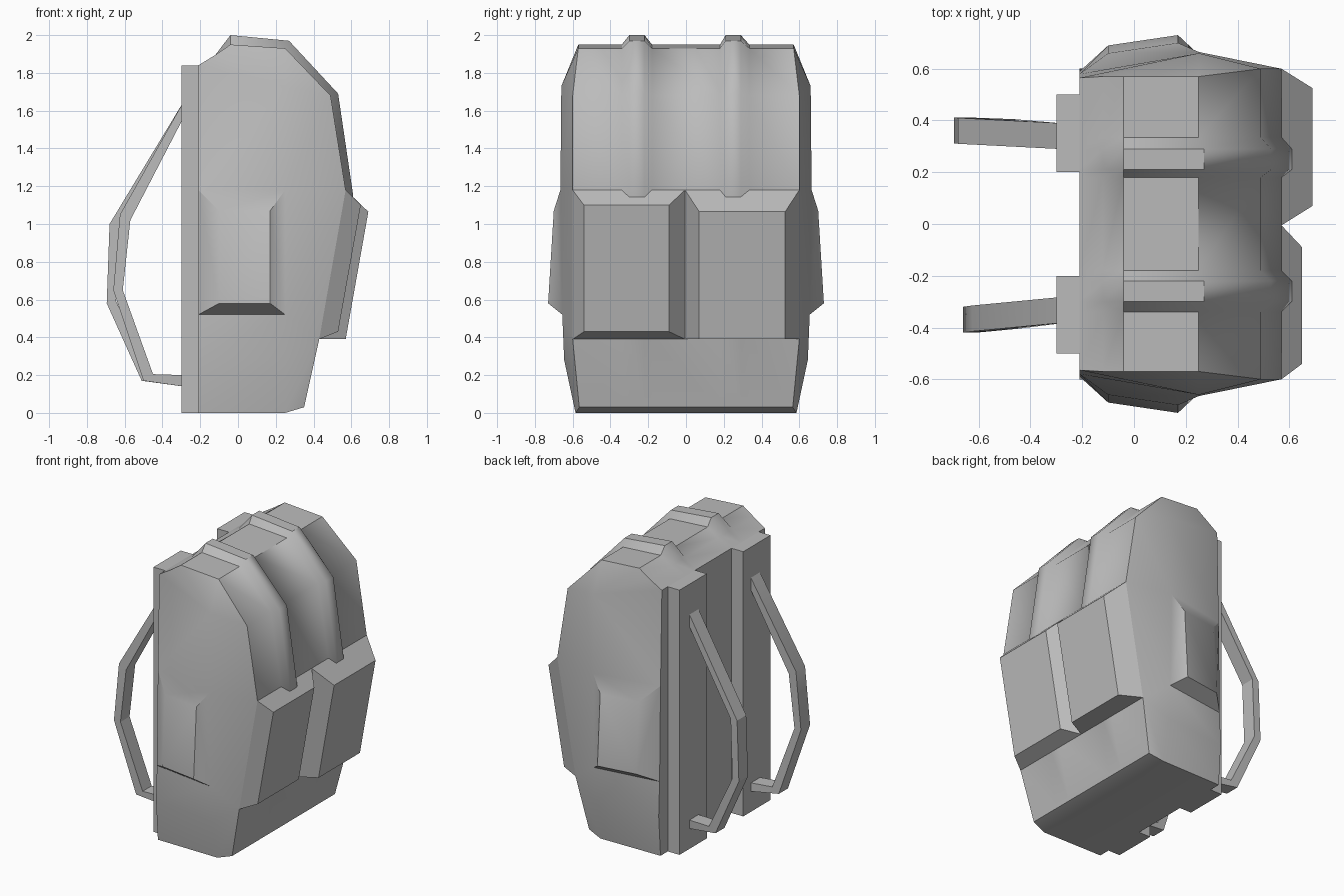
import bpy, bmesh, math

if "Cube" in bpy.data.objects:
    bpy.data.objects.remove(bpy.data.objects["Cube"])

grey = bpy.data.materials.new("plain_grey")
grey.diffuse_color = (0.5, 0.5, 0.5, 1)
grey.use_nodes = True
grey.node_tree.nodes["Principled BSDF"].inputs["Base Color"].default_value = grey.diffuse_color


def build(name, faces, angle=35, soft=None):
    """Make an object from faces given as point lists, welding shared points."""
    bm = bmesh.new()
    for pts in faces:
        bm.faces.new([bm.verts.new(p) for p in pts])
    bmesh.ops.remove_doubles(bm, verts=bm.verts, dist=0.0005)
    bmesh.ops.recalc_face_normals(bm, faces=bm.faces)
    for f in bm.faces:
        f.smooth = True
    for e in bm.edges:
        sharp = len(e.link_faces) == 2 and e.calc_face_angle(0) > math.radians(angle)
        e.smooth = not sharp or bool(soft and soft(e))
    me = bpy.data.meshes.new(name)
    bm.to_mesh(me)
    bm.free()
    me.materials.append(grey)
    ob = bpy.data.objects.new(name, me)
    bpy.context.collection.objects.link(ob)
    return ob


def frustum(base, top):
    """Raised panel: four slanted walls plus a cap."""
    walls = [[base[i], base[(i + 1) % 4], top[(i + 1) % 4], top[i]] for i in range(4)]
    return walls + [list(top)]


# --- Body: a strip running over the top, down the front and under the base ---
# each row: x, z, half width, ridge x, ridge z
rows = [
    (-.21, 1.84, .565, -.21, 1.84),
    (-.12, 1.895, .57, -.12, 1.895),
    (-.04, 1.95, .57, -.04, 2.0),
    (.25, 1.93, .57, .27, 1.97),
    (.49, 1.68, .60, .53, 1.69),
    (.57, 1.18, .60, .61, 1.15),
    (.43, .39, .60, .43, .39),
    (.35, .03, .565, .35, .03),
    (.25, 0, .585, .25, 0),
    (-.21, 0, .58, -.21, 0),
]
ridge_y = [(-.34, 0), (-.30, 1), (-.22, 1), (-.18, 0), (.18, 0), (.21, 1), (.29, 1), (.335, 0)]


def row_points(r):
    x, z, w, rx, rz = r
    mid = [(rx, y, rz) if up else (x, y, z) for y, up in ridge_y]
    return [(x, -w, z)] + mid + [(x, w, z)]


grid = [row_points(r) for r in rows]
faces = []
for a, b in zip(grid, grid[1:]):
    for i in range(len(a) - 1):
        faces.append([a[i], a[i + 1], b[i + 1], b[i]])

# --- Body sides, each with a raised side pocket ---
back_edge = [(.28, .60), (.52, .59), (1.18, .58)]
side_edge = [(.28, .645), (.52, .655), (1.18, .665), (1.73, .66)]
back = {}
for s, col in ((-1, 0), (1, -1)):
    B4, R1, T0, T1, F4, F3, F1, F0, M0, B0 = [g[col] for g in grid]
    B1, B2, B3 = [(-.21, s * y, z) for z, y in back_edge]
    M1, M2, M3, M4 = [(.25, s * y, z) for z, y in side_edge]
    faces += [[B0, M0, M1, B1], [B1, M1, M2, B2], [B3, M3, M4, B4],
              [B4, M4, T0, R1], [M4, T1, T0], [M0, F0, F1, M1], [M1, F1, M2],
              [M2, F1, F3, M3], [M3, F3, F4, M4], [M4, F4, T1]]
    pocket = [(-.10, s * .69, .58), (.17, s * .73, .58),
              (.17, s * .70, 1.07), (-.10, s * .66, 1.07)]
    faces += frustum([B2, M2, M3, B3], pocket)
    back[s] = [B1, B2, B3]
faces.append(grid[0] + back[1][::-1] + grid[-1][::-1] + back[-1])


def front_ridge(e):
    """Ridge edges running down the front stay soft."""
    a, b = e.verts[0].co, e.verts[1].co
    return abs(a.y) < .4 and abs(b.y) < .4 and abs(a.z - b.z) > .2 and min(a.x, b.x) > .2


build("body", faces, 35, front_ridge)

# --- Two front pockets, the second one deeper ---
for name, y0, y1, t0, t1, (xt, zt), (xb, zb) in (
        ("front_pocket_left", -.60, -.005, -.54, -.09, (.65, 1.10), (.53, .43)),
        ("front_pocket_right", -.005, .60, .07, .525, (.69, 1.065), (.57, .39))):
    base = [(.43, y0, .39), (.43, y1, .39), (.57, y1, 1.18), (.57, y0, 1.18)]
    cap = [(xb, t0, zb), (xb, t1, zb), (xt, t1, zt), (xt, t0, zt)]
    build(name, frustum(base, cap), 20)

# --- Back pads ---
for name, y in (("back_pad_left", -.35), ("back_pad_right", .35)):
    bpy.ops.mesh.primitive_cube_add(size=1, location=(-.255, y, .92))
    pad = bpy.context.object
    pad.name = name
    pad.scale = (.09, .30, 1.84)
    pad.data.materials.append(grey)


# --- Shoulder straps: flat band between an outer and an inner path ---
def strap(name, outer, inner, ys):
    rings = []
    for (xo, zo), (xi, zi), y in zip(outer, inner, ys):
        rings.append([(xo, y - .05, zo), (xo, y + .05, zo), (xi, y + .05, zi), (xi, y - .05, zi)])
    fs = [[a[i], a[(i + 1) % 4], b[(i + 1) % 4], b[i]]
          for a, b in zip(rings, rings[1:]) for i in range(4)]
    build(name, fs + [rings[0], rings[-1]], 25)


strap("strap_left",
      [(-.29, 1.645), (-.625, 1.05), (-.66, .65), (-.50, .17), (-.29, .14)],
      [(-.29, 1.56), (-.57, 1.02), (-.61, .65), (-.45, .205), (-.29, .20)],
      [-.333, -.365, -.37, -.355, -.335])
strap("strap_right",
      [(-.29, 1.645), (-.68, 1.0), (-.695, .58), (-.51, .17), (-.29, .14)],
      [(-.29, 1.56), (-.63, 1.0), (-.645, .59), (-.46, .205), (-.29, .20)],
      [.34, .36, .362, .355, .34])
